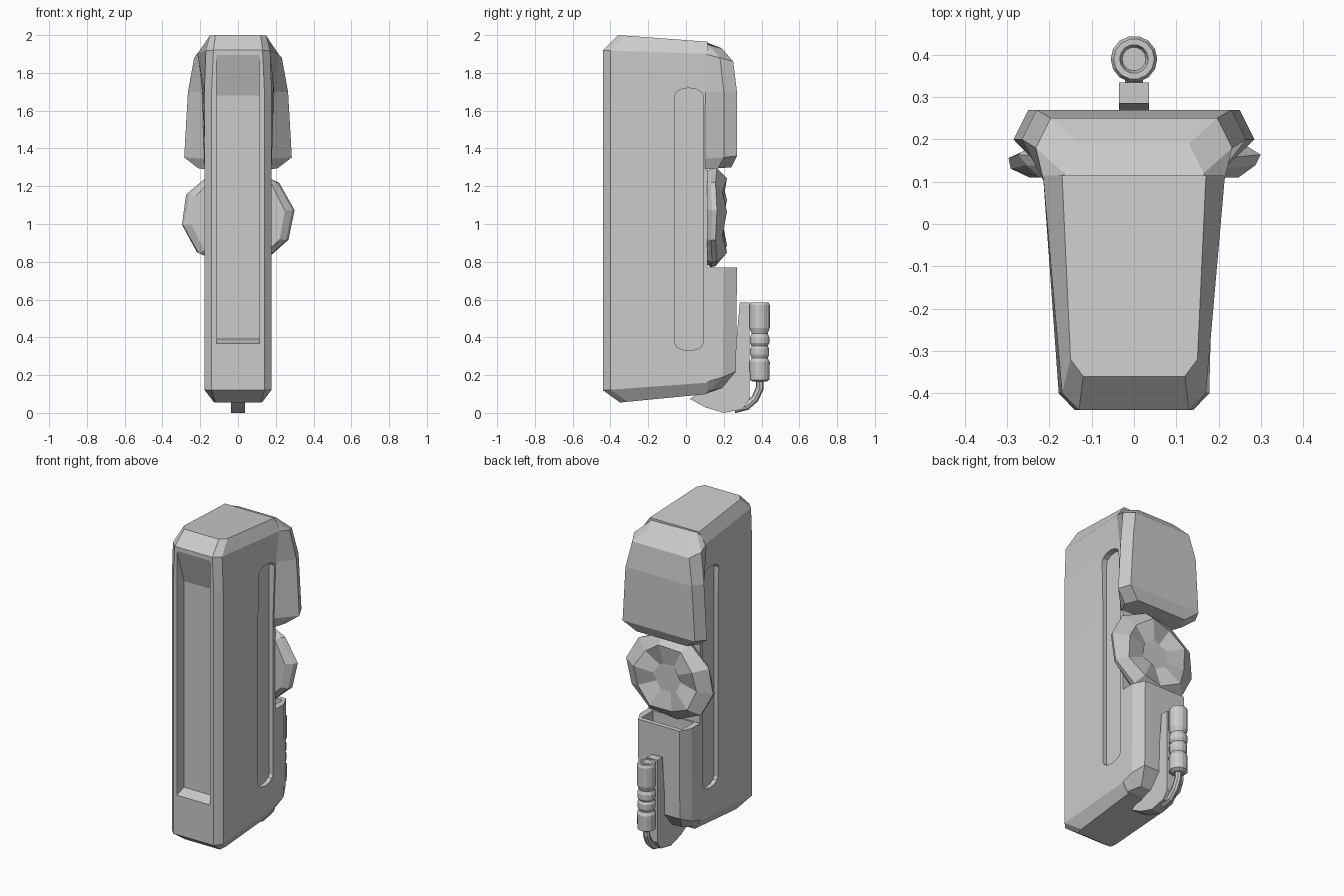
import bpy, bmesh, math, random

if "Cube" in bpy.data.objects:
    bpy.data.objects.remove(bpy.data.objects["Cube"])

random.seed(4)
grey = bpy.data.materials.new("plain_grey")
grey.diffuse_color = (0.6, 0.6, 0.6, 1)
grey.use_nodes = True
grey.node_tree.nodes["Principled BSDF"].inputs["Base Color"].default_value = grey.diffuse_color


def make(name, bm, helper=False):
    bmesh.ops.recalc_face_normals(bm, faces=bm.faces)
    me = bpy.data.meshes.new(name)
    bm.to_mesh(me)
    bm.free()
    ob = bpy.data.objects.new(name, me)
    bpy.context.collection.objects.link(ob)
    me.materials.append(grey)
    if helper:
        ob.hide_render = True
        ob.hide_viewport = True
        ob.display_type = 'WIRE'
    return ob


def loft(name, rings, helper=False):
    """Closed skin through rings with equal point counts, capped at both ends."""
    bm = bmesh.new()
    vs = [[bm.verts.new(p) for p in r] for r in rings]
    n = len(rings[0])
    for a, b in zip(vs, vs[1:]):
        for i in range(n):
            j = (i + 1) % n
            bm.faces.new((a[i], a[j], b[j], b[i]))
    bm.faces.new(vs[0])
    bm.faces.new(vs[-1])
    return make(name, bm, helper)


def prism(name, profile, x0, x1, helper=False):
    """Side profile (y, z) extruded along x."""
    return loft(name, [[(x, y, z) for y, z in profile] for x in (x0, x1)], helper)


def mirror_ring(half):
    return half + [(-x, y, z) for x, y, z in reversed(half)]


def cut(ob, cutter):
    m = ob.modifiers.new(cutter.name, 'BOOLEAN')
    m.operation = 'DIFFERENCE'
    m.solver = 'EXACT'
    m.object = cutter


# main case: layers of (z front, z back, y front, face half width, front half width, back half width)
YB = 0.115
rings = []
for zf, zb, yf, a, hf, hm in [
        (.055, .10, -.35, .12, .13, .14), (.12, .16, -.44, .14, .178, .178),
        (1.30, 1.30, -.44, .14, .178, .178), (1.70, 1.70, -.44, .14, .178, .19),
        (1.92, 1.90, -.44, .13, .17, .215), (2.0, 1.965, -.36, .12, .15, .17)]:
    zc = zf + (zb - zf) * .04 / (YB - yf)
    rings.append(mirror_ring([(a, yf, zf), (hf, yf + .04, zc), (hm, YB, zb)]))
case = loft("main_case", rings)

# recess in the front with a sloping top
cut(case, prism("front_recess_cutter",
                [(-.5, 2.05), (-.445, 1.91), (-.37, 1.68), (-.37, .39), (-.445, .365), (-.5, .35)],
                -.115, .115, True))

# long round-ended slots on both sides
slot = []
for k in range(7):
    t = math.pi * k / 6
    slot.append((.015 + .075 * math.cos(t), 1.68 + .04 * math.sin(t)))
for k in range(7):
    t = math.pi + math.pi * k / 6
    slot.append((.015 + .075 * math.cos(t), .37 + .04 * math.sin(t)))
for s, side in ((1, "right"), (-1, "left")):
    cut(case, prism(side + "_slot_cutter", slot, s * .152, s * .32, True))


# back blocks: layers of (z inner, z outer, y back, inner half width, outer half width)
def back_block(name, layers):
    return loft(name, [mirror_ring([(hm, .10, zi), (hb, yb - .07, (zi + zo) / 2),
                                    (hb - .035, yb, zo)])
                       for zi, zo, yb, hm, hb in layers])


back_block("upper_hood", [(1.29, 1.30, .24, .178, .21), (1.345, 1.36, .27, .18, .285),
                          (1.70, 1.70, .27, .188, .265), (1.90, 1.86, .25, .213, .232),
                          (1.965, 1.93, .19, .168, .165)])
lower = back_block("lower_pocket", [(.10, .13, .19, .14, .14), (.16, .22, .265, .178, .178),
                                    (.77, .77, .27, .178, .178)])
cut(lower, prism("pocket_cutter", [(.125, .70), (.24, .70), (.24, .9), (.125, .9)], -.14, .14, True))

# faceted round knob between the hood and the pocket, with a dished star centre
N = 10
rings = []
for y, rx, rz, j in [(.11, .25, .25, .0), (.135, .29, .265, .01), (.16, .305, .26, .01),
                     (.205, .215, .20, .03), (.185, .09, .09, .03)]:
    ring = []
    for i in range(N):
        t = 2 * math.pi * i / N + .15
        k = 1 + random.uniform(-j, j) * 2
        dy = j * .4 * (-1) ** i
        ring.append((rx * k * math.cos(t), y + dy, 1.035 + rz * k * math.sin(t)))
    rings.append(ring)
loft("faceted_knob", rings)

# holder fin curving under the pocket
prism("holder_fin", [(.02, .075), (.10, .03), (.20, 0), (.30, .02), (.335, .07),
                     (.335, .585), (.285, .585), (.25, .2)], -.036, .036)

# cable from the fin up to the grip
rings = []
for y, z, ang in [(.26, .02, 0), (.32, .035, 25), (.365, .075, 50), (.39, .13, 75), (.39, .19, 90)]:
    a = math.radians(ang)
    ring = []
    for i in range(8):
        t = 2 * math.pi * i / 8
        c, s = .021 * math.cos(t), .021 * math.sin(t)
        ring.append((c, y - s * math.sin(a), z + s * math.cos(a)))
    rings.append(ring)
loft("cable", rings)

# turned grip with ridges
rings = []
for r, z in [(.035, .165), (.053, .175), (.055, .27), (.044, .29), (.052, .31), (.052, .34),
             (.044, .355), (.053, .37), (.053, .40), (.044, .42), (.055, .45), (.055, .57),
             (.048, .585), (.034, .585), (.028, .565)]:
    rings.append([(r * math.cos(2 * math.pi * i / 14), .39 + r * math.sin(2 * math.pi * i / 14), z)
                  for i in range(14)])
loft("grip", rings)
